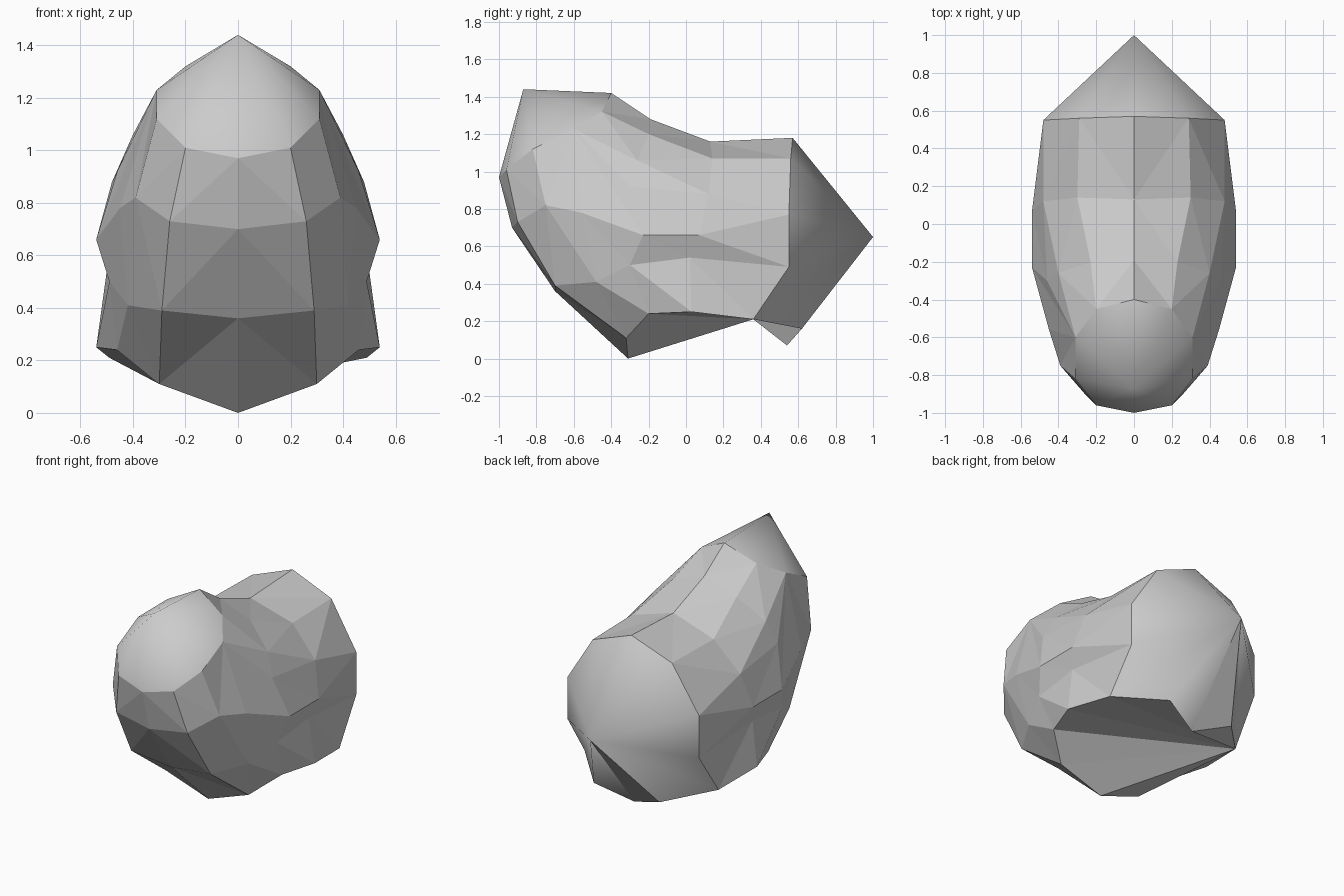
import bpy
import bmesh
from mathutils import Vector

cube = bpy.data.objects.get("Cube")
if cube:
    bpy.data.objects.remove(cube, do_unlink=True)

# One stone-grey material
grey = bpy.data.materials.new("stone_grey")
grey.use_nodes = True
colour = (0.6, 0.6, 0.6, 1)
grey.diffuse_color = colour
shader = next(n for n in grey.node_tree.nodes if n.type == "BSDF_PRINCIPLED")
shader.inputs["Base Color"].default_value = colour

# Half-body ridges, each running from the front cap rim to the belly or rear rim
front_ridge = [(0, -1, .97), (0, -.93, .7), (0, -.7, .36), (0, -.31, 0)]
chest_ridge = [(.2, -.96, 1.01), (.26, -.9, .73), (.29, -.7, .39), (.3, -.32, .11)]
shoulder_ridge = [(.31, -.82, 1.12), (.39, -.75, .82), (.42, -.48, .41), (.46, -.2, .24)]
flank_ridge = [(.31, -.6, 1.23), (.45, -.56, .78), (.49, -.3, .5), (.54, .03, .25)]
low_side_ridge = [(.31, -.6, 1.23), (.54, -.23, .66), (.5, .02, .54), (.49, .36, .21)]
high_side_ridge = [(.31, -.6, 1.23), (.46, -.3, .92), (.54, .07, .66), (.48, .55, .49)]
upper_ridge = [(.31, -.6, 1.23), (.4, -.26, 1.06), (.48, .12, .88), (.48, .55, .77)]
back_ridge = [(.2, -.45, 1.32), (.23, -.2, 1.2), (.3, .14, 1.07), (.29, .56, 1.07)]
spine_ridge = [(0, -.4, 1.42), (0, -.19, 1.28), (0, .13, 1.16), (0, .57, 1.18)]
ridges = [front_ridge, chest_ridge, shoulder_ridge, flank_ridge, low_side_ridge,
          high_side_ridge, upper_ridge, back_ridge, spine_ridge]

# Cap peaks and the notch under the rear
front_peak = (0, -.87, 1.44)
rear_peak = (0, 1, .65)
notch_mid = (0, .54, .07)
notch_side = (.24, .62, .16)

bm = bmesh.new()
known = {}


def vert(point, side):
    key = (point[0] * side, point[1], point[2])
    if key not in known:
        known[key] = bm.verts.new(key)
    return known[key]


def tri(a, b, c, side, smooth=False):
    """Add one triangle, skipping collapsed ones."""
    corners = [vert(p, side) for p in (a, b, c)]
    if len(set(corners)) == len(corners):
        face = bm.faces.new(corners)
        face.smooth = smooth


def quad(a, b, c, d, side):
    """Split a patch along its shorter diagonal."""
    if (Vector(a) - Vector(c)).length < (Vector(b) - Vector(d)).length:
        tri(a, b, c, side)
        tri(a, c, d, side)
    else:
        tri(a, b, d, side)
        tri(b, c, d, side)


rear_rim = [r[-1] for r in ridges[4:]]
front_rim = [r[0] for r in ridges]

for side in (1, -1):
    # Faceted body
    for left, right in zip(ridges, ridges[1:]):
        for row in range(len(left) - 1):
            quad(left[row], right[row], right[row + 1], left[row + 1], side)
    # Smooth front cap and rear cone
    for a, b in zip(front_rim, front_rim[1:]):
        tri(a, b, front_peak, side, True)
    for a, b in zip([notch_side] + rear_rim, rear_rim):
        tri(a, b, rear_peak, side, True)
    # Notch, creased on one side only
    tri(notch_mid, notch_side, rear_peak, side, side > 0)

# Belly, fanned from one rear corner
hub = vert(rear_rim[0], -1)
belly_rim = [r[-1] for r in ridges[:5]]
loop = [vert(p, -1) for p in reversed(belly_rim[1:4])]
loop += [vert(p, 1) for p in belly_rim + [notch_side, notch_mid]]
loop.append(vert(notch_side, -1))
for a, b in zip(loop, loop[1:]):
    bm.faces.new((hub, a, b))

bmesh.ops.recalc_face_normals(bm, faces=bm.faces)
for edge in bm.edges:
    edge.smooth = all(f.smooth for f in edge.link_faces)

mesh = bpy.data.meshes.new("boulder_body")
bm.to_mesh(mesh)
bm.free()
mesh.materials.append(grey)
body = bpy.data.objects.new("boulder_body", mesh)
bpy.context.collection.objects.link(body)
